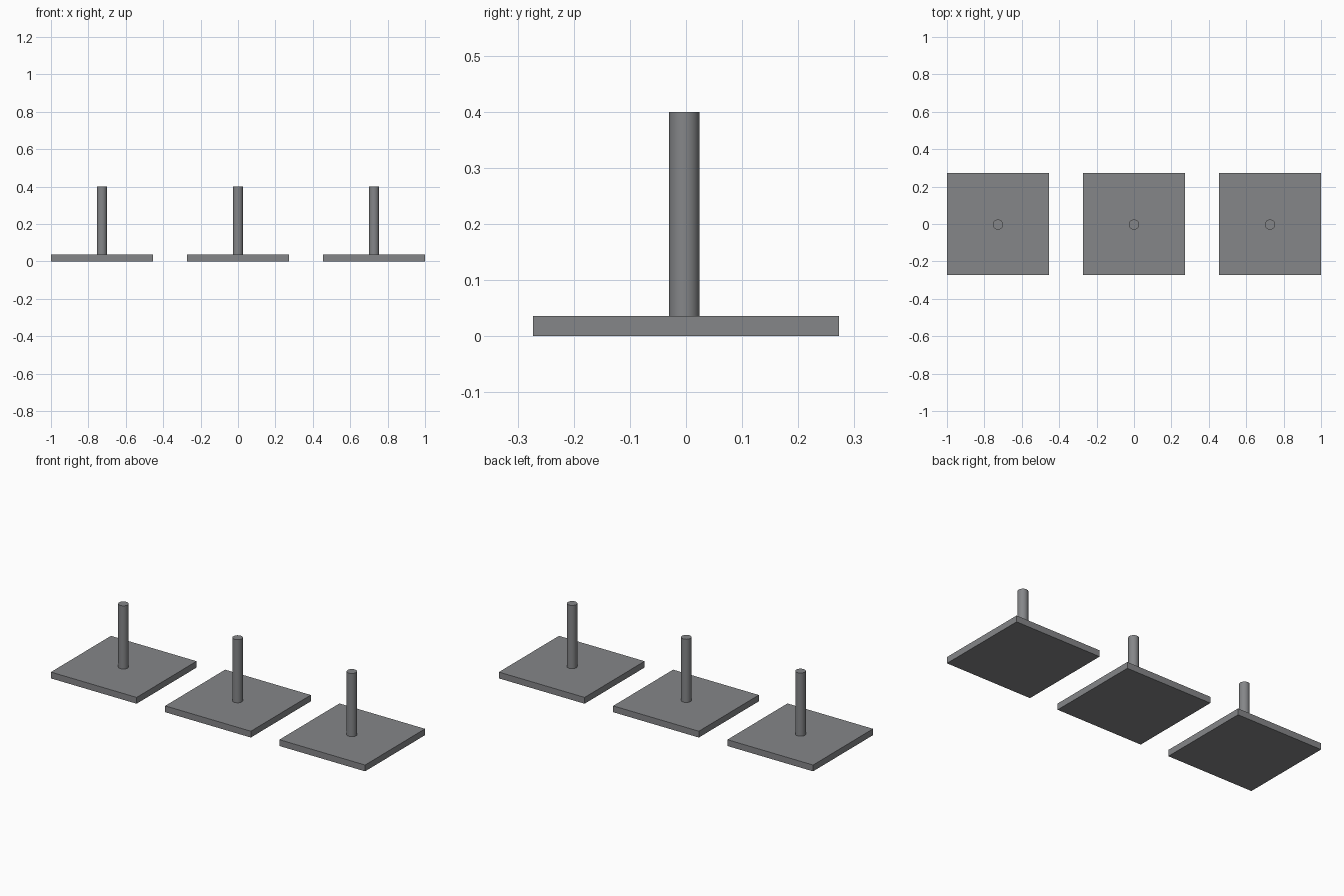
import bpy
import math

if "Cube" in bpy.data.objects:
    bpy.data.objects.remove(bpy.data.objects["Cube"])

grey = bpy.data.materials.new("steel_grey")
grey.diffuse_color = (0.235, 0.24, 0.25, 1.0)
grey.use_nodes = True
grey.node_tree.nodes["Principled BSDF"].inputs["Base Color"].default_value = grey.diffuse_color

PLATE, THICK, TOP = 0.5454, 0.0364, 0.4
SPACING, RADIUS, POST_Y = 0.7273, 0.0273, -0.003


def finish(name):
    obj = bpy.context.object
    obj.name = name
    obj.data.name = name
    obj.data.materials.append(grey)
    return obj


for i, side in enumerate(("left", "middle", "right")):
    x = (i - 1) * SPACING

    # Square base plate
    bpy.ops.mesh.primitive_cube_add(size=1, location=(x, 0, THICK / 2))
    plate = finish(side + "_base_plate")
    plate.scale = (PLATE, PLATE, THICK)
    bpy.ops.object.transform_apply(location=False, rotation=False, scale=True)

    # Round post standing on the plate
    bpy.ops.mesh.primitive_cylinder_add(
        vertices=32, radius=RADIUS, depth=TOP - THICK,
        location=(x, POST_Y, (TOP + THICK) / 2))
    finish(side + "_post")
    bpy.ops.object.shade_smooth_by_angle(angle=math.radians(30))
